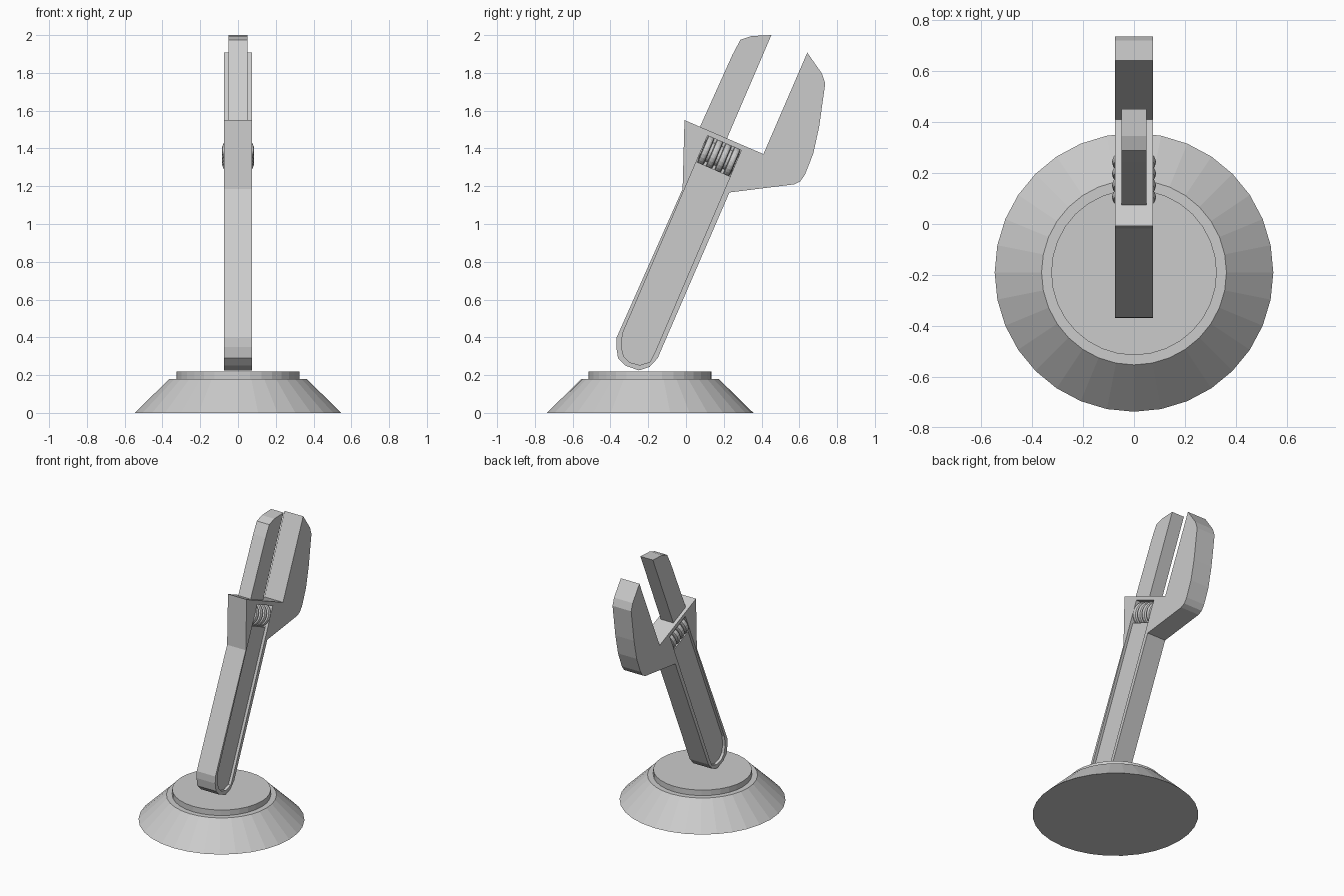
import bpy
import bmesh
import math
from mathutils import Vector

cube = bpy.data.objects.get("Cube")
if cube:
    bpy.data.objects.remove(cube, do_unlink=True)

grey = bpy.data.materials.new("steel_grey")
grey.use_nodes = True
grey.diffuse_color = (0.6, 0.6, 0.6, 1)
grey.node_tree.nodes["Principled BSDF"].inputs["Base Color"].default_value = (0.6, 0.6, 0.6, 1)


def add_object(name, bm):
    bmesh.ops.recalc_face_normals(bm, faces=bm.faces)
    mesh = bpy.data.meshes.new(name)
    bm.to_mesh(mesh)
    bm.free()
    mesh.materials.append(grey)
    obj = bpy.data.objects.new(name, mesh)
    bpy.context.collection.objects.link(obj)
    return obj


def slab(name, outline, x0, x1):
    """Extrude a (y, z) outline from x0 to x1."""
    bm = bmesh.new()
    face = bm.faces.new([bm.verts.new((x0, y, z)) for y, z in outline])
    out = bmesh.ops.extrude_face_region(bm, geom=[face])
    verts = [v for v in out["geom"] if isinstance(v, bmesh.types.BMVert)]
    bmesh.ops.translate(bm, verts=verts, vec=(x1 - x0, 0, 0))
    return add_object(name, bm)


def cone(name, r1, r2, depth, segments=32):
    bm = bmesh.new()
    bmesh.ops.create_cone(bm, cap_ends=True, segments=segments,
                          radius1=r1, radius2=r2, depth=depth)
    return add_object(name, bm)


def apply_modifier(obj, mod):
    bpy.context.view_layer.objects.active = obj
    bpy.ops.object.modifier_apply(modifier=mod.name)


def cut(target, cutter):
    mod = target.modifiers.new("cut", 'BOOLEAN')
    mod.operation = 'DIFFERENCE'
    mod.solver = 'EXACT'
    mod.object = cutter
    apply_modifier(target, mod)
    bpy.data.objects.remove(cutter, do_unlink=True)


# Stand
cone("stand_base", 0.547, 0.363, 0.18).location = (0, -0.19, 0.09)
cone("stand_disc", 0.325, 0.325, 0.06).location = (0, -0.19, 0.19)

# Handle, head and fixed jaw in one profile
body = slab("wrench_body", [
    (-0.367, 0.40), (-0.369, 0.35), (-0.36, 0.29), (-0.32, 0.25), (-0.25, 0.225),
    (-0.193, 0.243), (-0.15, 0.29), (0.23, 1.167), (0.573, 1.21), (0.605, 1.226),
    (0.63, 1.262), (0.674, 1.373), (0.705, 1.516), (0.737, 1.743), (0.72, 1.796),
    (0.642, 1.907), (0.41, 1.37), (-0.008, 1.55), (-0.018, 1.185)], -0.075, 0.075)

# Recessed handle panel and deeper screw window on both sides
panel = [(-0.336, 0.42), (-0.342, 0.35), (-0.33, 0.30), (-0.30, 0.268), (-0.245, 0.253),
         (-0.19, 0.27), (-0.165, 0.32), (0.293, 1.39), (0.114, 1.468)]
window = [(0.114, 1.468), (0.293, 1.39), (0.233, 1.252), (0.054, 1.33)]
for side in (-1, 1):
    cut(body, slab("panel_cutter", panel, side * 0.055, side * 0.12))
    cut(body, slab("window_cutter", window, side * 0.02, side * 0.12))

# Sliding jaw
slab("sliding_jaw", [
    (0.063, 1.49), (0.246, 1.896), (0.288, 1.975), (0.346, 1.995),
    (0.452, 2.0), (0.207, 1.43)], -0.05, 0.05)

# Adjusting screw: a core with four rounded rings
axis = Vector((0, -0.92, 0.39)).normalized()
centre = Vector((0, 0.174, 1.36))
tilt = math.atan2(0.92, 0.39)


def screw_part(name, radius, width, offset):
    obj = cone(name, radius, radius, width, 24)
    obj.location = centre + axis * offset
    obj.rotation_euler = (tilt, 0, 0)
    return obj


screw_part("screw_core", 0.058, 0.19, 0)
for i in range(4):
    ring = screw_part(f"screw_ring_{i + 1}", 0.086, 0.036, (i - 1.5) * 0.05)
    mod = ring.modifiers.new("round", 'BEVEL')
    mod.width = 0.013
    mod.segments = 2
    mod.limit_method = 'ANGLE'
    mod.angle_limit = math.radians(40)
    apply_modifier(ring, mod)
